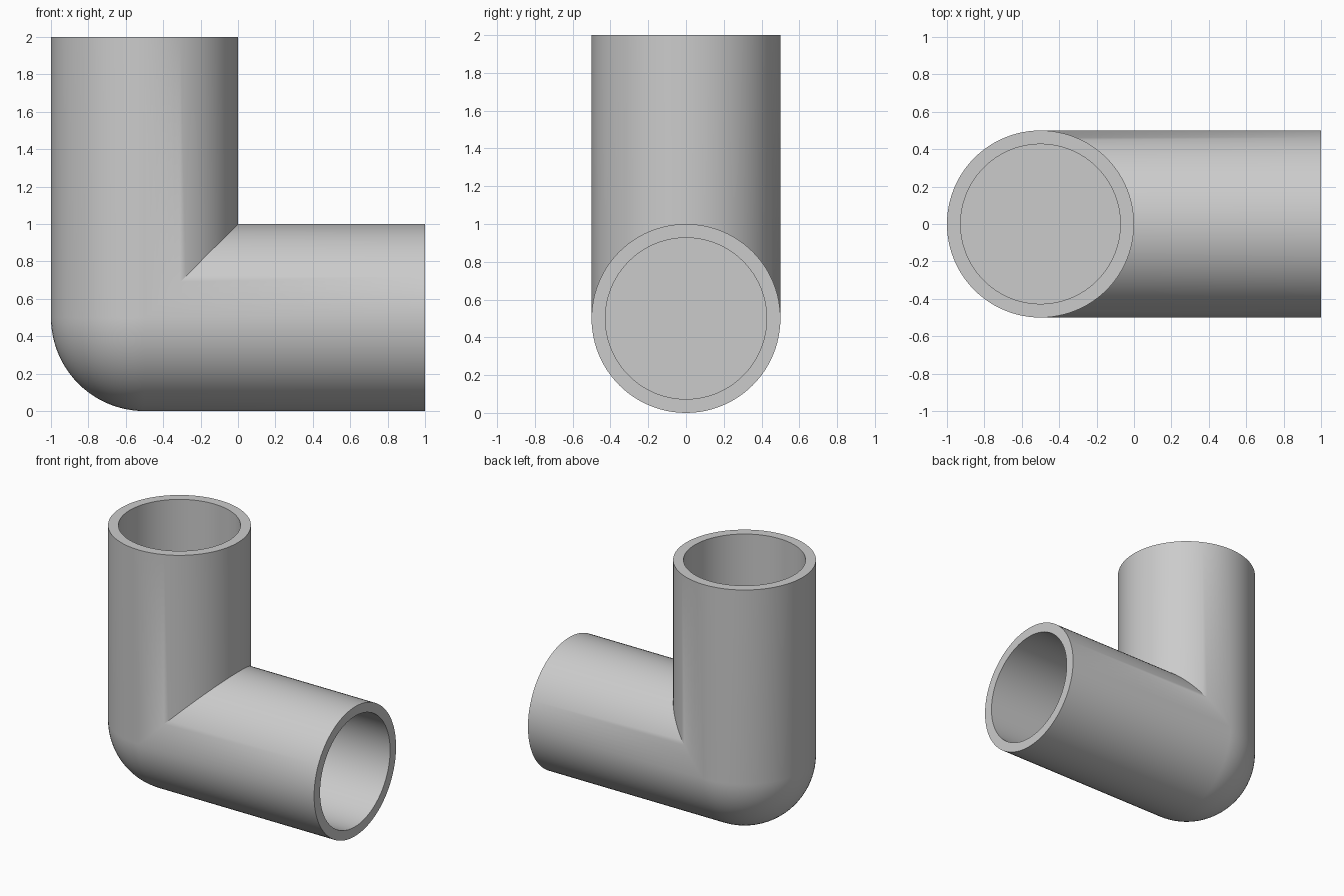
import bpy, bmesh, math

if "Cube" in bpy.data.objects:
    bpy.data.objects.remove(bpy.data.objects["Cube"])

R, BORE = 0.5, 0.427      # outer and bore radius
CX, CZ = -0.5, 0.5        # corner where the two pipe axes meet
DEPTH = 1.0               # depth of each blind bore
SEG, BEND = 96, 24        # sides of the pipe, steps around the outer corner

grey = bpy.data.materials.new("plain grey")
grey.diffuse_color = (0.6, 0.6, 0.6, 1)
grey.use_nodes = True
grey.node_tree.nodes["Principled BSDF"].inputs["Base Color"].default_value = grey.diffuse_color

bm = bmesh.new()
angles = [2 * math.pi * i / SEG for i in range(SEG)]


def upright(r, z):
    """Ring across the standing pipe."""
    return [bm.verts.new((CX + r * math.cos(a), r * math.sin(a), z)) for a in angles]


def lying(r, x):
    """Matching ring across the lying pipe."""
    return [bm.verts.new((x, r * math.sin(a), CZ + r * math.cos(a))) for a in angles]


def corner(t):
    """Ring in the joint: mitred on the inside, swung round a ball on the outside."""
    ring = []
    for a in angles:
        c, s = R * math.cos(a), R * math.sin(a)
        if c > 0:
            co = (CX + c, s, CZ + c)
        else:
            co = (CX + c * math.cos(t), s, CZ + c * math.sin(t))
        ring.append(bm.verts.new(co))
    return ring


# Floor and wall of the upper bore, rim, outside, then the same for the side bore
rings = [upright(BORE, 2 - DEPTH), upright(BORE, 2), upright(R, 2)]
rings += [corner(math.pi / 2 * k / BEND) for k in range(BEND + 1)]
rings += [lying(R, 1), lying(BORE, 1), lying(BORE, 1 - DEPTH)]

for a, b in zip(rings, rings[1:]):
    for i in range(SEG):
        j = (i + 1) % SEG
        bm.faces.new((a[i], a[j], b[j], b[i]))
bm.faces.new(rings[0])
bm.faces.new(rings[-1])

bmesh.ops.remove_doubles(bm, verts=bm.verts, dist=1e-5)
bmesh.ops.recalc_face_normals(bm, faces=bm.faces)

mesh = bpy.data.meshes.new("elbow_pipe")
bm.to_mesh(mesh)
bm.free()
mesh.materials.append(grey)
pipe = bpy.data.objects.new("elbow_pipe", mesh)
bpy.context.collection.objects.link(pipe)

# Smooth walls with crisp rims and mitre
bpy.context.view_layer.objects.active = pipe
pipe.select_set(True)
bpy.ops.object.shade_smooth_by_angle(angle=math.radians(30))
